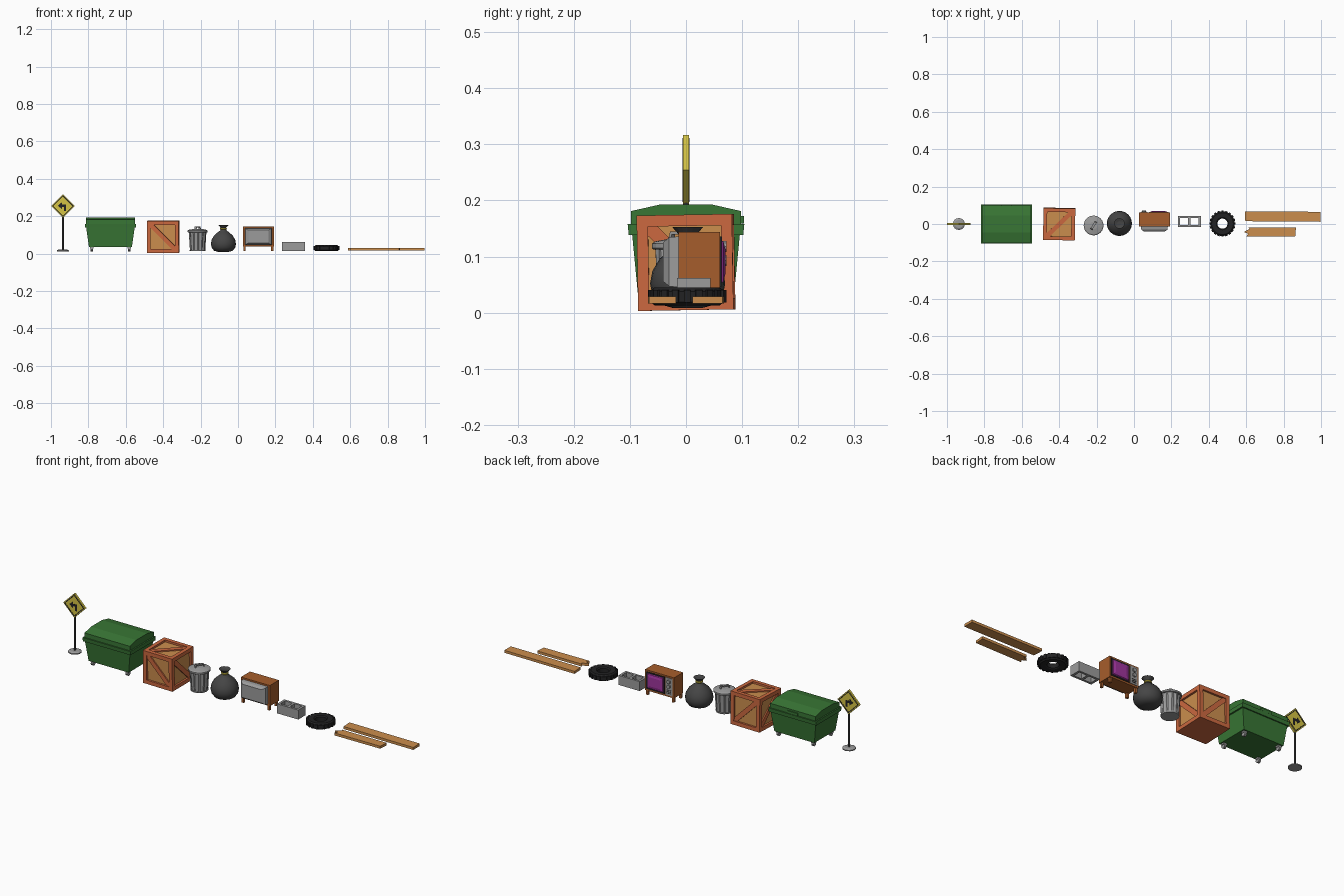
import bpy, bmesh
from math import sin, cos, pi, radians
from mathutils import Matrix, Vector

cube = bpy.data.objects.get("Cube")
if cube:
    bpy.data.objects.remove(cube, do_unlink=True)


def material(name, *rgb):
    m = bpy.data.materials.new(name)
    m.use_nodes = True
    m.diffuse_color = (*rgb, 1)
    m.node_tree.nodes["Principled BSDF"].inputs["Base Color"].default_value = (*rgb, 1)
    return m


GREEN = material("dumpster green", .04, .18, .035)
RUST = material("rusty orange", .6, .14, .05)
TAN = material("tan wood", .6, .27, .075)
GREY = material("mid grey", .33, .33, .33)
COAL = material("bag charcoal", .06, .06, .06)
BLACK = material("rubber black", .016, .016, .017)
YELLOW = material("sign yellow", .66, .55, .06)
BROWN = material("brown wood", .38, .11, .025)
MAGENTA = material("screen magenta", .35, .035, .34)


def build(name, verts, faces, mat, smooth=False):
    bm = bmesh.new()
    vs = [bm.verts.new(v) for v in verts]
    for f in faces:
        bm.faces.new([vs[i] for i in f])
    bmesh.ops.recalc_face_normals(bm, faces=bm.faces)
    for f in bm.faces:
        f.smooth = smooth
    me = bpy.data.meshes.new(name)
    bm.to_mesh(me)
    bm.free()
    me.materials.append(mat)
    ob = bpy.data.objects.new(name, me)
    bpy.context.collection.objects.link(ob)
    return ob


def loft(name, rings, mat, closed=False, smooth=False):
    """Skin matching rings of points; cap the ends or close into a loop."""
    n, k = len(rings[0]), len(rings)
    faces = [(i * n + j, i * n + (j + 1) % n, (i + 1) % k * n + (j + 1) % n, (i + 1) % k * n + j)
             for i in range(k if closed else k - 1) for j in range(n)]
    if not closed:
        faces += [tuple(range(n)), tuple(range((k - 1) * n, k * n))]
    return build(name, [p for r in rings for p in r], faces, mat, smooth)


def prism(name, pts, axis, a, b, mat):
    at = {"x": lambda u, v, d: (d, u, v), "y": lambda u, v, d: (u, d, v), "z": lambda u, v, d: (u, v, d)}[axis]
    return loft(name, [[at(u, v, d) for u, v in pts] for d in (a, b)], mat)


def rect(u0, u1, v0, v1):
    return [(u0, v0), (u1, v0), (u1, v1), (u0, v1)]


def box(name, x0, x1, y0, y1, z0, z1, mat):
    return prism(name, rect(x0, x1, y0, y1), "z", z0, z1, mat)


def lathe(name, x, y, profile, mat, n=24, closed=False, smooth=False, flute=0):
    rings = [[(x + (r - flute * (j // 2 % 2)) * cos(2 * pi * j / n),
               y + (r - flute * (j // 2 % 2)) * sin(2 * pi * j / n), z) for j in range(n)] for r, z in profile]
    return loft(name, rings, mat, closed, smooth)


# Road sign: base, pole, diamond plate with painted border and bent arrow
SX, SZ = -.936, .254


def diamond(r):
    return [(SX, SZ - r), (SX + r, SZ), (SX, SZ + r), (SX - r, SZ)]


lathe("sign_base", SX, 0, [(.032, .012), (.032, .017), (.022, .022)], GREY, 16)
lathe("sign_pole", SX, 0, [(.005, .02), (.005, .2)], COAL, 8)
prism("sign_plate", diamond(.063), "y", -.0055, .0055, YELLOW)
arrow = [(.006, -.026), (.017, -.026), (.017, .008), (-.006, .008), (-.006, .02),
         (-.027, .002), (-.006, -.016), (-.006, -.004), (.006, -.004)]
for side, label in ((-1, "front"), (1, "back")):
    y0, y1 = side * .005, side * .0065
    loft("sign_border_" + label, [[(u, y, v) for u, v in diamond(r)] for r, y in
                                  ((.057, y0), (.057, y1), (.051, y1), (.051, y0))], BLACK, closed=True)
    prism("sign_arrow_" + label, [(SX + u, SZ + v) for u, v in arrow], "y", y0, y1, BLACK)

# Dumpster: tapered tub, rim, faceted lid, handle and castors
DX = -.682


def slab(hx, hy, z):
    return [(DX + u, v, z) for u, v in rect(-hx, hx, -hy, hy)]


loft("dumpster_tub", [slab(.115, .086, .036), slab(.131, .097, .15)], GREEN)
loft("dumpster_rim", [slab(.137, .102, .138), slab(.137, .104, .158)], GREEN)
lid = [(-.098, .158), (.098, .158), (.098, .181), (.045, .193), (-.045, .193), (-.098, .181)]
prism("dumpster_lid", lid, "x", DX - .13, DX + .13, GREEN)
box("dumpster_handle", DX - .03, DX + .03, .095, .103, .159, .172, GREEN)
for s in (-1, 1):
    for t in (-1, 1):
        x, y = DX + s * .1, t * .07
        box("castor_fork", x - .009, x + .009, y - .009, y + .009, .028, .037, GREY)
        wheel = [(y + .012 * cos(a * pi / 5), .023 + .012 * sin(a * pi / 5)) for a in range(10)]
        prism("castor_wheel", wheel, "x", x - .006, x + .006, GREY)

# Crate: frame beams, inset panels and one brace on each face, slightly tilted
H, B = .085, .02
tilt = Matrix.Translation((-.4, 0, .0895)) @ Matrix.Rotation(radians(-1.2), 4, "Z") @ Matrix.Rotation(radians(1), 4, "X")
parts = [box("crate_panels", -H + .01, H - .01, -H + .01, H - .01, -H + .01, H - .01, TAN),
         box("crate_bottom", -H + .002, H - .002, -H + .002, H - .002, -H, -H + .012, RUST)]
e, w = H - B + .004, .017
falling = [(-e, e), (-e, e - w), (e - w, -e), (e, -e), (e, -e + w), (-e + w, e)]
rising = [(-u, v) for u, v in falling]
parts += [prism("crate_brace_y", falling, "y", -H + .004, H - .004, RUST),
          prism("crate_brace_x", falling, "x", -H + .004, H - .004, RUST),
          prism("crate_brace_top", rising, "z", 0, H - .004, RUST)]
for s in (-H, H - B):
    for t in (-H, H - B):
        for axis in "xyz":
            parts.append(prism("crate_beam_" + axis, rect(s, s + B, t, t + B), axis, -H, H, RUST))
for ob in parts:
    ob.matrix_world = tilt

# Dustbin: fluted body, rims, domed lid with bar handle
CX, CY = -.216, -.008
lathe("bin_body", CX, CY, [(.041, .016), (.047, .115)], GREY, 48, flute=.003)
lathe("bin_foot", CX, CY, [(.042, .013), (.043, .02)], GREY, 24)
lathe("bin_lid", CX, CY, [(.051, .113), (.053, .115), (.053, .123), (.047, .127), (.02, .132)], GREY, 24)
grip = [(-.025, .127), (-.02, .127), (-.017, .139), (.017, .139), (.02, .127), (.025, .127), (.02, .145), (-.02, .145)]
bar = prism("bin_handle", grip, "y", -.006, .006, GREY)
bar.matrix_world = Matrix.Translation((CX, CY, 0)) @ Matrix.Rotation(radians(58), 4, "Z")

# Rubbish bag: round sack, tie and flared neck
BX = -.078
lathe("bag_sack", BX, .003, [(.025, .008), (.05, .015), (.063, .032), (.067, .052), (.063, .074), (.05, .096),
                            (.031, .113), (.016, .124), (.012, .134)], COAL, 24, smooth=True)
lathe("bag_tie", BX, .003, [(.014, .127), (.018, .13), (.018, .135), (.014, .138)], YELLOW, 16)
lathe("bag_neck", BX, .003, [(.012, .134), (.02, .144), (.028, .153), (.012, .148)], COAL, 16)

# Television: cabinet, tapered rear housing, legs, screen and control panel
TX = .109
box("tv_cabinet", TX - .083, TX + .083, -.013, .061, .037, .144, BROWN)


def rear(hx, z0, z1, y):
    return [(TX + u, y, v) for u, v in rect(-hx, hx, z0, z1)]


loft("tv_rear_housing", [rear(.072, .045, .136, -.012), rear(.07, .047, .134, -.03), rear(.054, .056, .125, -.041)], GREY)
for s in (-1, 1):
    for y in (-.006, .052):
        x = TX + s * .074
        box("tv_leg", x - .006, x + .006, y - .006, y + .006, .013, .04, BROWN)
box("tv_bezel", TX - .03, TX + .075, .06, .063, .046, .136, BLACK)
X0, X1 = TX - .024, TX + .069


def pane(inset, y):
    return [(u, y, v) for u, v in rect(X0 + inset, X1 - inset, .052 + inset, .13 - inset)]


loft("tv_screen", [pane(0, .062), pane(.004, .067), pane(.016, .07)], MAGENTA)
box("tv_controls", TX - .075, TX - .036, .06, .064, .046, .136, GREY)
for z in (.118, .093):
    dial = [(TX - .056 + .01 * cos(a * pi / 5), z + .01 * sin(a * pi / 5)) for a in range(10)]
    prism("tv_dial", dial, "y", .063, .072, GREY)
for z in (.055, .063, .071):
    box("tv_speaker_slot", TX - .069, TX - .043, .063, .0655, z, z + .003, COAL)

# Cinder block: two long walls and three webs
for y in (-.016, .033):
    box("block_wall", .235, .357, y, y + .011, .013, .062, GREY)
for x in (.235, .29, .345):
    box("block_web", x, x + .012, -.012, .04, .013, .062, GREY)

# Tyre: chamfered ring with tread lugs
lathe("tyre", .473, .002, [(.027, .018), (.033, .014), (.058, .013), (.066, .019), (.066, .038),
                           (.058, .045), (.033, .044), (.027, .039)], BLACK, 32, closed=True)
for i in range(20):
    lug = box("tyre_lug", .06, .07, -.006, .006, .018, .04, BLACK)
    lug.matrix_world = Matrix.Translation((.473, .002, 0)) @ Matrix.Rotation(i * pi / 10, 4, "Z")

# Planks: a long board and a short one with a splintered end
prism("long_plank", [(.595, .015), (.997, .012), (.997, .065), (.592, .068)], "z", .016, .029, TAN)
splintered = [(.6, -.068), (.862, -.066), (.866, -.018), (.61, -.018), (.618, -.027), (.602, -.034),
              (.588, -.043), (.61, -.052)]
prism("broken_plank", splintered, "z", .016, .029, TAN)
